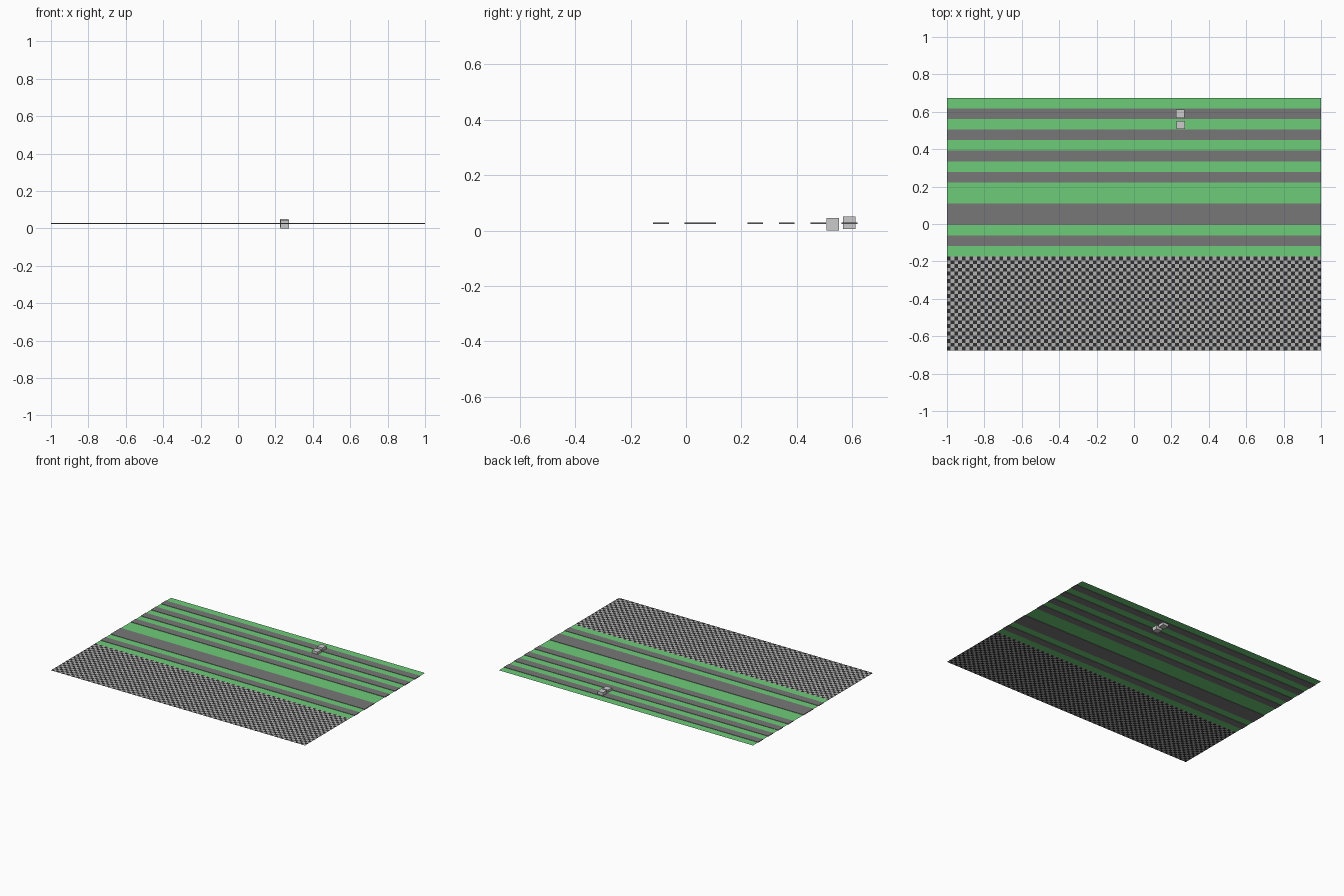
import bpy, bmesh
from mathutils import Matrix

if "Cube" in bpy.data.objects:
    bpy.data.objects.remove(bpy.data.objects["Cube"])

Z = 0.026            # height of the ground sheet
TOP, BOTTOM = 0.675, -0.175
LANES = "GRGRGRGRGGRRGRG"   # G = grass, R = road, from back to front
W = (TOP - BOTTOM) / len(LANES)


def material(name, rgb):
    m = bpy.data.materials.new(name)
    m.diffuse_color = (*rgb, 1)
    m.use_nodes = True
    m.node_tree.nodes["Principled BSDF"].inputs["Base Color"].default_value = m.diffuse_color
    return m


grass = material("grass_green", (0.155, 0.6, 0.19))
asphalt = material("asphalt", (0.187, 0.187, 0.187))
dark = material("dark_tile", (0.03, 0.03, 0.03))
light = material("light_tile", (0.45, 0.45, 0.45))


def finish(name, bm, mats=()):
    me = bpy.data.meshes.new(name)
    bm.to_mesh(me)
    bm.free()
    for m in mats:
        me.materials.append(m)
    ob = bpy.data.objects.new(name, me)
    bpy.context.collection.objects.link(ob)
    return ob


def box(name, centre, size, mats=()):
    bm = bmesh.new()
    bmesh.ops.create_cube(bm, size=1, matrix=Matrix.Translation(centre) @ Matrix.Diagonal((*size, 1)))
    return finish(name, bm, mats)


def sheet(name, y0, y1, nx, ny, mats):
    bm = bmesh.new()
    mat = Matrix.Translation((0, (y0 + y1) / 2, Z)) @ Matrix.Diagonal((2, y1 - y0, 1, 1))
    bmesh.ops.create_grid(bm, x_segments=nx, y_segments=ny, size=0.5, matrix=mat)
    # alternate materials in a chequer pattern
    for f in bm.faces:
        c = f.calc_center_median()
        i = int((c.x + 1) / 2 * nx)
        j = int((c.y - y0) / (y1 - y0) * ny)
        f.material_index = (i + j) % len(mats)
    return finish(name, bm, mats)


# grass strips are flat sheets, roads are very thin slabs; equal neighbours merge
i = 0
while i < len(LANES):
    j = i
    while j < len(LANES) and LANES[j] == LANES[i]:
        j += 1
    y1, y0 = TOP - i * W, TOP - j * W
    if LANES[i] == "G":
        sheet(f"grass_strip_{i}", y0, y1, 1, 1, [grass])
    else:
        box(f"road_{i}", (0, (y0 + y1) / 2, Z), (2, y1 - y0, 0.005), [asphalt])
    i = j

# chequered floor at the front
sheet("chequered_floor", -0.675, BOTTOM, 100, 25, [dark, light])

# two small blocks on the back lanes
box("block_front", (0.25, 0.529, 0.0222), (0.0444,) * 3)
box("block_back", (0.247, 0.589, 0.0275), (0.0444,) * 3)
